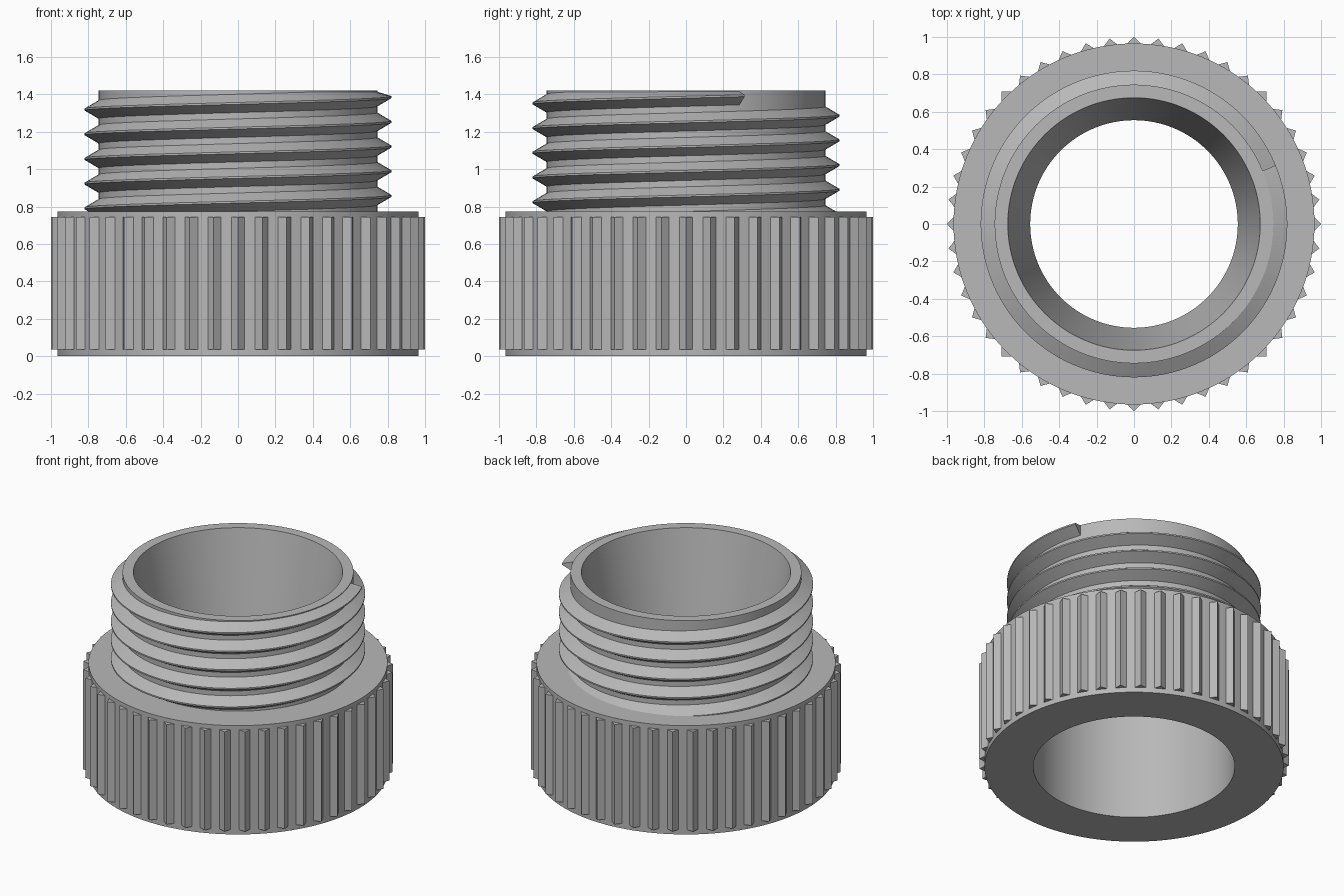
import bpy
import bmesh
from math import cos, sin, pi, radians

if "Cube" in bpy.data.objects:
    bpy.data.objects.remove(bpy.data.objects["Cube"], do_unlink=True)

SEGMENTS = 128
BODY_RADIUS, BODY_TOP = 0.965, 0.775
NECK_RADIUS, NECK_TOP = 0.745, 1.42
PITCH = 0.132

grey = bpy.data.materials.new("plain grey")
grey.use_nodes = True
colour = (0.48, 0.48, 0.48, 1)
grey.diffuse_color = colour
grey.node_tree.nodes["Principled BSDF"].inputs["Base Color"].default_value = colour


def finish(name, bm, smooth=True):
    bmesh.ops.recalc_face_normals(bm, faces=bm.faces)
    mesh = bpy.data.meshes.new(name)
    bm.to_mesh(mesh)
    bm.free()
    mesh.materials.append(grey)
    obj = bpy.data.objects.new(name, mesh)
    bpy.context.collection.objects.link(obj)
    if smooth:
        bpy.ops.object.select_all(action='DESELECT')
        obj.select_set(True)
        bpy.context.view_layer.objects.active = obj
        bpy.ops.object.shade_smooth_by_angle(angle=radians(25))
    return obj


def skin(bm, rings, closed):
    """Join neighbouring rings of vertices with quads."""
    count = len(rings[0])
    for i in range(len(rings) if closed else len(rings) - 1):
        a, b = rings[i], rings[(i + 1) % len(rings)]
        for j in range(count):
            k = (j + 1) % count
            bm.faces.new((a[j], a[k], b[k], b[j]))


# Hollow shell: knurled base, narrower neck, stepped and flared bore
profile = [
    (0.65, 0), (BODY_RADIUS, 0), (BODY_RADIUS, BODY_TOP),
    (NECK_RADIUS, BODY_TOP), (NECK_RADIUS, NECK_TOP),
    (0.675, NECK_TOP), (0.555, 0.79), (0.65, 0.79),
]
bm = bmesh.new()
rings = []
for s in range(SEGMENTS):
    a = 2 * pi * s / SEGMENTS
    rings.append([bm.verts.new((r * cos(a), r * sin(a), z)) for r, z in profile])
skin(bm, rings, True)
finish("collar_and_neck", bm)

# Right-handed screw thread, starting inside the base and ending near the rim
bm = bmesh.new()
rings = []
turns, per_turn = 5, 96
last_z = 1.385
steps = turns * per_turn + per_turn // 16
for s in range(steps + 1):
    a = 2 * pi * s / per_turn
    z = last_z + PITCH * (s / per_turn - turns)
    section = [(0.735, -0.055), (0.82, -0.005), (0.82, 0.005), (0.735, 0.055)]
    rings.append([bm.verts.new((r * cos(a), r * sin(a), min(z + h, NECK_TOP - 0.002)))
                  for r, h in section])
skin(bm, rings, False)
bm.faces.new(rings[0])
bm.faces.new(rings[-1])
finish("screw_thread", bm)

# Triangular grip ribs around the base
bm = bmesh.new()
rib_count = 48
for i in range(rib_count):
    a = 2 * pi * i / rib_count
    rings = []
    for z in (0.035, 0.745):
        rings.append([bm.verts.new((r * cos(a) - t * sin(a), r * sin(a) + t * cos(a), z))
                      for r, t in ((0.955, -0.045), (1.0, 0), (0.955, 0.045))])
    skin(bm, rings, False)
    for ring in rings:
        bm.faces.new(ring)
finish("grip_ribs", bm, smooth=False)
